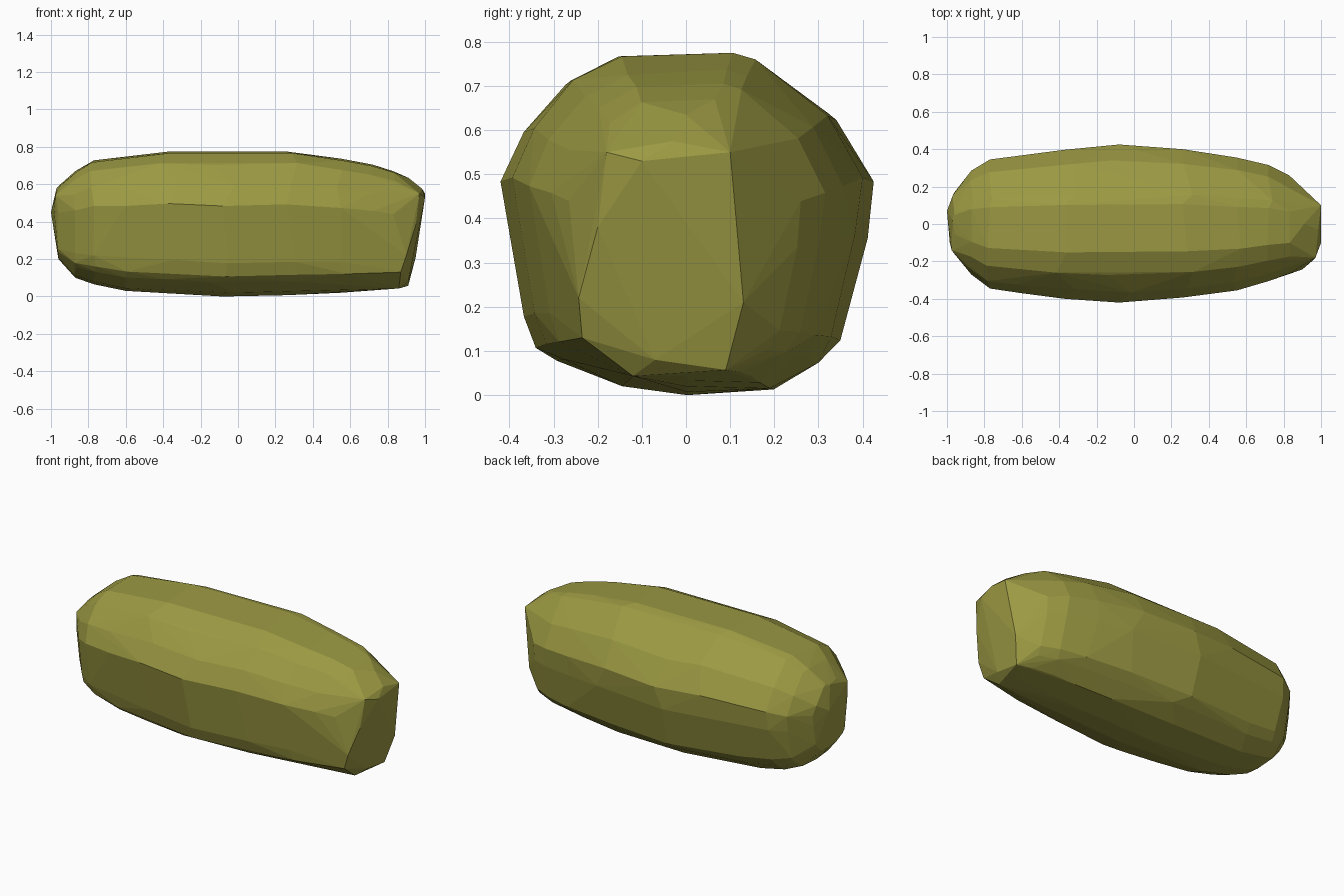
import bpy, bmesh, random

random.seed(11)

# Faceted cross-section (y, z) at the widest part of the rock
profile = [(0, 0), (.2, .008), (.3, .073), (.35, .125), (.41, .36), (.425, .49),
           (.345, .635), (.165, .76), (.11, .775), (-.16, .767), (-.278, .713),
           (-.375, .605), (-.425, .49), (-.37, .18), (-.345, .108), (-.3, .075),
           (-.15, .015)]

# Stations along the length: x, y min, y max, z min, z max
stations = [(-.96, -.16, .17, .20, .59), (-.87, -.27, .285, .10, .67),
            (-.77, -.345, .345, .065, .728), (-.60, -.37, .367, .03, .748),
            (-.37, -.40, .397, .018, .775), (-.08, -.42, .425, 0, .765),
            (.26, -.393, .40, .007, .775), (.55, -.355, .355, .02, .737),
            (.72, -.305, .315, .033, .705), (.83, -.265, .26, .043, .67)]

# Blunt end facets (x, y, z)
left_end = [(-1, .07, .45), (-.985, -.10, .47), (-.975, -.14, .54),
            (-.97, .15, .50), (-.97, .02, .58), (-.95, .05, .21)]
right_end = [(1, .10, .55), (1, -.10, .53), (.985, -.03, .575), (.95, .13, .21),
             (.91, .09, .057), (.91, -.07, .08), (.86, -.12, .043),
             (.87, -.235, .13), (.90, -.243, .22), (.95, -.20, .38),
             (.97, -.18, .55), (.91, .0, .635)]


def fit(v, lo, hi, a, b):
    return a + (v - lo) / (hi - lo) * (b - a)


# Rock body: hull around the stations, points staggered and slightly chipped
bm = bmesh.new()
for x, y0, y1, z0, z1 in stations:
    mid = (z0 + z1) / 2
    for i, (y, z) in enumerate(profile):
        key = i in (0, 5, 8, 12)
        chip = 1 if key else random.uniform(.985, 1.005)
        dx = 0 if key else random.uniform(-.09, .09) * (1 - abs(x))
        pz = fit(z, 0, .775, z0, z1)
        bm.verts.new((x + dx, fit(y, -.425, .425, y0, y1) * chip,
                      max(0, mid + (pz - mid) * min(chip, 1))))
for p in left_end + right_end:
    bm.verts.new(p)
bmesh.ops.convex_hull(bm, input=bm.verts[:])
bmesh.ops.delete(bm, geom=[v for v in bm.verts if not v.link_faces], context='VERTS')
bmesh.ops.dissolve_limit(bm, angle_limit=.03, verts=bm.verts[:], edges=bm.edges[:])
bmesh.ops.recalc_face_normals(bm, faces=bm.faces[:])

mesh = bpy.data.meshes.new("rock")
bm.to_mesh(mesh)
bm.free()
rock = bpy.data.objects.new("rock", mesh)
bpy.context.collection.objects.link(rock)

mat = bpy.data.materials.new("olive_stone")
mat.diffuse_color = (.33, .32, .055, 1)
mesh.materials.append(mat)
